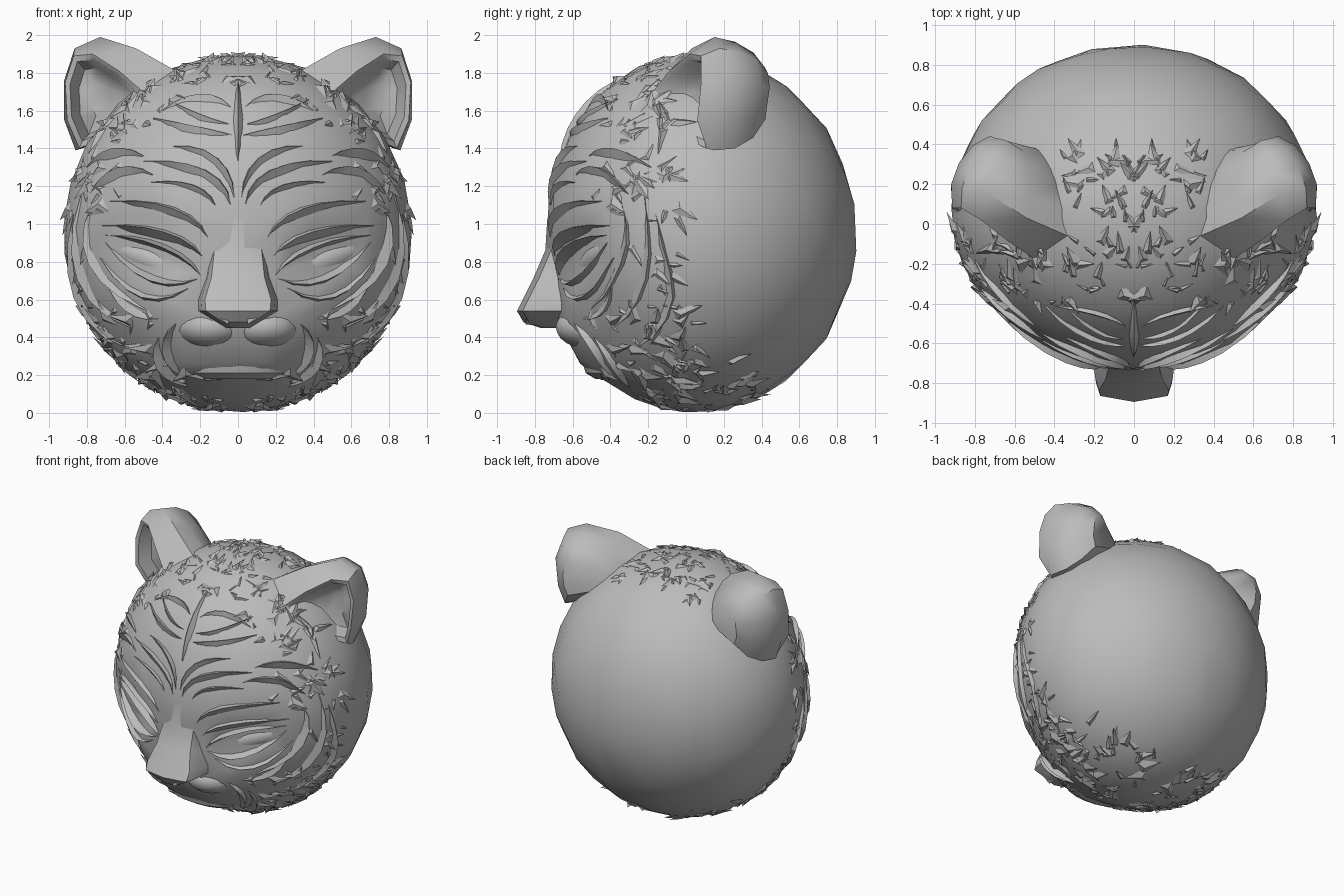
import bpy, bmesh, math, random
from mathutils import Vector
from mathutils.bvhtree import BVHTree

random.seed(4)
cube = bpy.data.objects.get("Cube")
if cube:
    bpy.data.objects.remove(cube, do_unlink=True)

GREY = (0.5, 0.5, 0.5, 1)
mat = bpy.data.materials.new("plain grey")
mat.use_nodes = True
mat.diffuse_color = GREY
mat.node_tree.nodes["Principled BSDF"].inputs["Base Color"].default_value = GREY


def finish(bm, name, angle=30):
    bmesh.ops.recalc_face_normals(bm, faces=bm.faces)
    mesh = bpy.data.meshes.new(name)
    bm.to_mesh(mesh)
    bm.free()
    mesh.materials.append(mat)
    ob = bpy.data.objects.new(name, mesh)
    bpy.context.collection.objects.link(ob)
    bpy.ops.object.select_all(action='DESELECT')
    ob.select_set(True)
    bpy.context.view_layer.objects.active = ob
    bpy.ops.object.shade_smooth_by_angle(angle=math.radians(angle))
    return ob


def loft(bm, rings):
    """Skin a list of equal point rings and cap both ends."""
    rows = [[bm.verts.new(p) for p in ring] for ring in rings]
    n = len(rows[0])
    for a, b in zip(rows, rows[1:]):
        for i in range(n):
            j = (i + 1) % n
            bm.faces.new((a[i], a[j], b[j], b[i]))
    bm.faces.new(rows[0])
    bm.faces.new(rows[-1])


def bump(x, z, cx, cz, rx, rz):
    return math.exp(-((x - cx) / rx) ** 2 - ((z - cz) / rz) ** 2)


# Head: an egg with a flattened face, sunken eye sockets, full muzzle and chin
bm = bmesh.new()
bmesh.ops.create_icosphere(bm, subdivisions=5, radius=1)
for v in bm.verts:
    dx, dy, dz = v.co
    front = max(0, -dy)
    x = 0.92 * dx * (1 - 0.06 * front)
    y = 0.05 + 0.85 * dy + 0.065 * front ** 2
    z = 0.95 + 0.945 * dz
    ax = abs(x)
    w = min(1, front * 2)
    y += w * 0.09 * bump(ax, z - 0.3 * (ax - 0.45), 0.44, 0.84, 0.22, 0.13)
    y += w * 0.03 * bump(ax, z, 0.62, 0.55, 0.15, 0.3)
    y -= w * 0.045 * bump(ax, z, 0.13, 0.46, 0.22, 0.12)
    y -= w * 0.06 * bump(ax, z, 0.12, 0.26, 0.25, 0.1)
    v.co = (x, y, z)
surface = BVHTree.FromBMesh(bm)
head = finish(bm, "head")
facets = head.modifiers.new("facets", 'DECIMATE')
facets.ratio = 0.1


def on_face(x, z):
    hit, normal, _, _ = surface.ray_cast(Vector((x, -3, z)), Vector((0, 1, 0)))
    if hit is None:
        hit, normal, _, _ = surface.find_nearest(Vector((x, -0.2, z)))
    return hit, normal


def strip(bm, a, b, c, width, height, lean=0.6):
    """Tapered ridge that follows the face through three (x, z) points."""
    a, b, c = Vector(a), Vector(b), Vector(c)
    ctrl = 2 * b - (a + c) / 2
    steps = 6
    path = []
    for i in range(steps + 1):
        t = i / steps
        q = a * (1 - t) ** 2 + ctrl * 2 * t * (1 - t) + c * t * t
        path.append(on_face(q.x, q.y))
    rings = []
    for i, (p, n) in enumerate(path):
        along = path[min(i + 1, steps)][0] - path[max(i - 1, 0)][0]
        side = n.cross(along).normalized()
        k = 0.08 + math.sin(math.pi * i / steps) ** 0.8
        rings.append([p - side * width * k - n * 0.015,
                      p + side * width * k * lean + n * height * k,
                      p + side * width * k - n * 0.015])
    loft(bm, rings)


def paired_strips(name, rows):
    bm = bmesh.new()
    for a, b, c, width, height in rows:
        for s in (1, -1):
            strip(bm, *[(s * p[0], p[1]) for p in (a, b, c)], width, height, 0.6 * s)
    finish(bm, name, 20)


# Forehead markings
paired_strips("forehead_stripes", [
    ((0.03, 1.47), (0.22, 1.49), (0.45, 1.56), 0.024, 0.024),
    ((0.04, 1.62), (0.2, 1.66), (0.4, 1.6), 0.024, 0.024),
    ((0.05, 1.53), (0.2, 1.56), (0.38, 1.66), 0.016, 0.02),
    ((0.02, 1.14), (0.12, 1.33), (0.34, 1.41), 0.024, 0.026),
    ((0.04, 1.1), (0.18, 1.26), (0.5, 1.33), 0.03, 0.03),
    ((0.12, 1.1), (0.24, 1.19), (0.46, 1.22), 0.02, 0.02),
    ((0.5, 1.36), (0.65, 1.37), (0.8, 1.3), 0.028, 0.03),
    ((0.45, 1.26), (0.62, 1.27), (0.78, 1.16), 0.03, 0.03)])
bm = bmesh.new()
strip(bm, (0, 1.34), (0, 1.56), (0, 1.76), 0.03, 0.03, 0)
finish(bm, "centre_stripe", 20)

# Brows, eyelids and cheek markings
paired_strips("brow_ridges", [
    ((0.16, 0.93), (0.34, 1.06), (0.68, 1.12), 0.03, 0.03),
    ((0.19, 0.83), (0.38, 0.94), (0.72, 0.99), 0.03, 0.04)])
paired_strips("eye_rims", [
    ((0.2, 0.73), (0.38, 0.87), (0.7, 0.94), 0.022, 0.06),
    ((0.21, 0.71), (0.45, 0.7), (0.7, 0.9), 0.022, 0.04),
    ((0.26, 0.66), (0.5, 0.61), (0.73, 0.82), 0.022, 0.025)])
paired_strips("cheek_stripes", [
    ((0.77, 1.1), (0.76, 0.8), (0.5, 0.55), 0.028, 0.028),
    ((0.83, 1.15), (0.82, 0.72), (0.56, 0.45), 0.032, 0.028),
    ((0.87, 1.05), (0.84, 0.62), (0.6, 0.35), 0.03, 0.028),
    ((0.7, 0.72), (0.58, 0.56), (0.42, 0.5), 0.025, 0.02)])


def ellipsoids(name, centre, radii, tilt=0):
    """Mirrored pair of rounded forms."""
    bm = bmesh.new()
    for s in (1, -1):
        new = bmesh.ops.create_icosphere(bm, subdivisions=3, radius=1)["verts"]
        for v in new:
            x, y, z = (v.co[i] * radii[i] for i in range(3))
            z += tilt * x
            y += tilt * x
            v.co = (s * (centre[0] + x), centre[1] + y, centre[2] + z)
    finish(bm, name)


ellipsoids("closed_eyes", (0.45, -0.45, 0.8), (0.25, 0.1, 0.09), 0.35)
ellipsoids("muzzle_pads", (0.14, -0.5, 0.455), (0.19, 0.19, 0.12))

# Nose bridge widening down to the nose: height, front depth, half width
bm = bmesh.new()
rings = []
for z, y, w in ((1.18, -0.7, 0.17), (1.02, -0.735, 0.155), (0.86, -0.745, 0.125),
                (0.72, -0.805, 0.14), (0.6, -0.865, 0.175), (0.54, -0.895, 0.17),
                (0.48, -0.86, 0.08), (0.45, -0.77, 0.04)):
    rings.append([(-w - 0.04, y + 0.25, z), (-w - 0.02, y + 0.09, z), (-w, y + 0.03, z),
                  (0, y, z), (w, y + 0.03, z), (w + 0.02, y + 0.09, z), (w + 0.04, y + 0.25, z)])
loft(bm, rings)
finish(bm, "nose_bridge", 25)

# Nostril wings
bm = bmesh.new()
for s in (1, -1):
    loft(bm, [[(s * x, y, z + d) for x, y, z in
               ((0.19, -0.72, 0.57), (0.17, -0.84, 0.56), (0.05, -0.85, 0.48), (0.06, -0.7, 0.47))]
              for d in (-0.012, 0.018)])
finish(bm, "nostrils", 20)

# Chin block with a stepped jaw edge
bm = bmesh.new()
rings = []
for z, y, w in ((0.37, -0.575, 0.3), (0.3, -0.56, 0.31), (0.21, -0.53, 0.29), (0.18, -0.48, 0.26)):
    rings.append([(w * math.sin(a), -0.25 + (y + 0.25) * math.cos(a) ** 0.6, z)
                  for a in [math.pi * (i / 10 - 0.5) * 0.98 for i in range(11)]])
loft(bm, rings)
finish(bm, "chin", 30)
paired_strips("jaw_edges", [
    ((0.33, 0.47), (0.37, 0.34), (0.29, 0.19), 0.03, 0.035),
    ((0.42, 0.4), (0.4, 0.26), (0.27, 0.14), 0.03, 0.035)])

# Ears: hollow opening, wide folded edge, domed back
OPENING = [(0.84, 0.11, 1.40), (0.905, 0.06, 1.55), (0.915, 0.08, 1.75), (0.87, 0.08, 1.89),
           (0.77, 0.02, 1.9), (0.63, -0.09, 1.81), (0.48, -0.19, 1.68), (0.62, -0.1, 1.5)]
CREST = [(0.86, 0.15, 1.39), (0.92, 0.17, 1.55), (0.92, 0.2, 1.76), (0.865, 0.18, 1.93),
         (0.73, 0.15, 1.99), (0.54, 0.03, 1.93), (0.31, -0.07, 1.8), (0.33, 0.04, 1.58)]


def shrunk(points, shrink, depth):
    pts = [Vector(p) for p in points]
    mid = sum(pts, Vector()) / len(pts)
    return [p.lerp(mid, shrink) + Vector((-0.07, 0.32, -0.03)) * depth for p in pts]


for s, name in ((1, "left_ear"), (-1, "right_ear")):
    bm = bmesh.new()
    rings = [shrunk(OPENING, 0.65, 0.45), shrunk(OPENING, 0.3, 0.35), shrunk(OPENING, 0.14, 0.04),
             shrunk(OPENING, 0, 0), shrunk(CREST, 0, 0), shrunk(CREST, 0.06, 0.35),
             shrunk(CREST, 0.25, 0.68), shrunk(CREST, 0.55, 0.92)]
    loft(bm, [[(s * p.x, p.y, p.z) for p in ring] for ring in rings])
    finish(bm, name, 45)


# Fur tufts: thin shards scattered inside box regions of the head
def fur(name, count, low, high, flow, size):
    bm = bmesh.new()
    made = tries = 0
    while made < count and tries < 6000:
        tries += 1
        q = Vector([random.uniform(l, h) for l, h in zip(low, high)])
        p, n, _, _ = surface.find_nearest(q)
        if (p - q).length > 0.06:
            continue
        made += 1
        t = Vector(flow) + Vector([random.uniform(-0.8, 0.8) for _ in range(3)])
        t = (t - n * t.dot(n)).normalized()
        side = n.cross(t)
        ln = size * random.uniform(0.6, 1.4)
        w = ln * random.uniform(0.2, 0.45)
        pts = [p - side * w - n * 0.015, p + side * w - n * 0.015,
               p + t * ln * 0.3 + n * ln * 0.1, p + t * ln + n * random.uniform(-0.05, 0.12) * ln]
        for m in (1, -1):
            vs = [bm.verts.new((m * c.x, c.y, max(c.z, 0))) for c in pts]
            for f in ((0, 1, 2), (0, 2, 3), (1, 3, 2), (0, 3, 1)):
                bm.faces.new([vs[i] for i in f])
    finish(bm, name, 10)


fur("crown_fur", 50, (0, -0.4, 1.6), (0.35, 0.35, 1.95), (0.2, 0.5, 0.3), 0.1)
fur("ear_base_fur", 32, (0.35, -0.45, 1.45), (0.8, -0.05, 1.75), (0.5, 0.2, 0.5), 0.13)
fur("temple_fur", 22, (0.55, -0.5, 1.08), (0.92, -0.05, 1.36), (0.4, 0.6, 0), 0.13)
fur("side_fur", 14, (0.75, -0.35, 0.5), (0.95, -0.05, 1.2), (0, 0.5, -0.5), 0.11)
fur("cheek_fur", 45, (0.4, -0.55, 0.1), (0.92, 0.05, 0.55), (0.3, 0.5, -0.4), 0.14)
fur("jaw_fur", 50, (0.05, -0.5, 0.0), (0.75, 0.4, 0.25), (0.3, 0.6, 0), 0.13)
